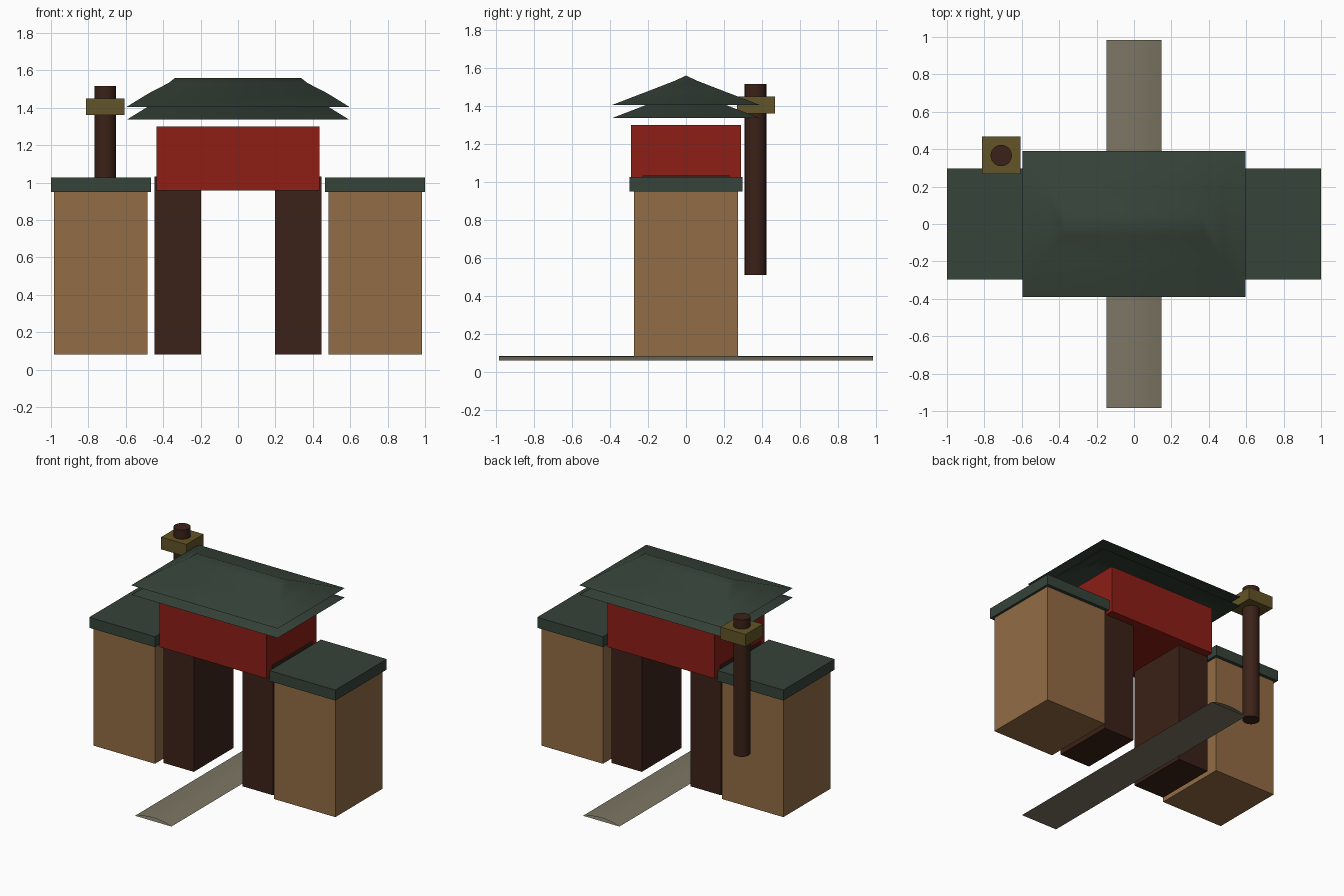
import bpy, bmesh, math

if "Cube" in bpy.data.objects:
    bpy.data.objects.remove(bpy.data.objects["Cube"])


def material(name, rgb):
    m = bpy.data.materials.new(name)
    m.diffuse_color = (*rgb, 1)
    m.use_nodes = True
    m.node_tree.nodes["Principled BSDF"].inputs["Base Color"].default_value = m.diffuse_color
    return m


TAN = material("tan_wall", (0.29, 0.15, 0.058))
GREEN = material("green_tile", (0.036, 0.056, 0.041))
RED = material("red_paint", (0.27, 0.013, 0.008))
WOOD = material("dark_wood", (0.044, 0.016, 0.009))
BRASS = material("brass", (0.125, 0.088, 0.02))
STONE = material("stone", (0.2, 0.18, 0.125))


def finish(name, bm, mat, smooth=False):
    me = bpy.data.meshes.new(name)
    bm.to_mesh(me)
    bm.free()
    me.materials.append(mat)
    for p in me.polygons:
        p.use_smooth = smooth
    ob = bpy.data.objects.new(name, me)
    bpy.context.collection.objects.link(ob)
    return ob


def box(name, x, y, z, mat):
    """Box from (min, max) ranges."""
    bm = bmesh.new()
    bmesh.ops.create_cube(bm, size=1)
    for v in bm.verts:
        for i, (a, b) in enumerate((x, y, z)):
            v.co[i] = (a + b) / 2 + v.co[i] * (b - a)
    return finish(name, bm, mat)


def roof_sheet(name, drop, mat):
    """Open hipped sheet: stacked rectangles rising to a ridge."""
    bm = bmesh.new()
    loops = []
    for hx, hy, z in ((0.595, 0.39, 1.405), (0.48, 0.205, 1.476),
                      (0.37, 0.058, 1.533)):
        loops.append([bm.verts.new((sx * hx, sy * hy, z - drop))
                      for sx, sy in ((-1, -1), (1, -1), (1, 1), (-1, 1))])
    for lo, hi in zip(loops, loops[1:]):
        for i in range(4):
            j = (i + 1) % 4
            bm.faces.new((lo[i], lo[j], hi[j], hi[i]))
    a, b, c, d = loops[-1]
    l, r = (bm.verts.new((x, 0, 1.56 - drop)) for x in (-0.336, 0.336))
    for f in ((a, b, r, l), (b, c, r), (c, d, l, r), (d, a, l)):
        bm.faces.new(f)
    return finish(name, bm, mat, True)


# Side walls with tiled caps, and gate pillars
for side, s in (("left", -1), ("right", 1)):
    def span(a, b):
        return sorted((s * a, s * b))
    box(side + "_wall", span(0.483, 0.983), (-0.274, 0.274), (0.08, 0.95), TAN)
    box(side + "_wall_cap", span(0.465, 1.0), (-0.298, 0.298), (0.95, 1.027), GREEN)
    box(side + "_pillar", span(0.198, 0.446), (-0.23, 0.23), (0.08, 1.033), WOOD)

# Red lintel over the opening
box("lintel", (-0.436, 0.436), (-0.29, 0.29), (0.957, 1.30), RED)

# Two-layer hipped roof
roof_sheet("upper_roof", 0, GREEN)
roof_sheet("lower_roof", 0.069, GREEN)

# Lantern post with square lantern
bm = bmesh.new()
bmesh.ops.create_cone(bm, cap_ends=True, segments=24, radius1=0.057,
                      radius2=0.057, depth=1.006)
bmesh.ops.translate(bm, verts=bm.verts, vec=(-0.71, 0.366, 1.014))
post = finish("lantern_post", bm, WOOD)
bpy.context.view_layer.objects.active = post
post.select_set(True)
bpy.ops.object.shade_smooth_by_angle()
box("lantern", (-0.812, -0.608), (0.268, 0.468), (1.36, 1.45), BRASS)

# Slightly crowned path, flat underneath and open at both ends
bm = bmesh.new()
N = 8
rows = []
for y in (-0.984, 0.984):
    rows.append([bm.verts.new((x, y, 0.059 + 0.024 * (1 - (x / 0.148) ** 2)))
                 for x in (-0.148 + 0.296 * i / N for i in range(N + 1))])
f, k = rows
for i in range(N):
    bm.faces.new((f[i], f[i + 1], k[i + 1], k[i])).smooth = True
bm.faces.new((f[0], k[0], k[-1], f[-1]))
path = finish("path", bm, STONE)
for p in path.data.polygons:
    p.use_smooth = p.normal.z > 0
